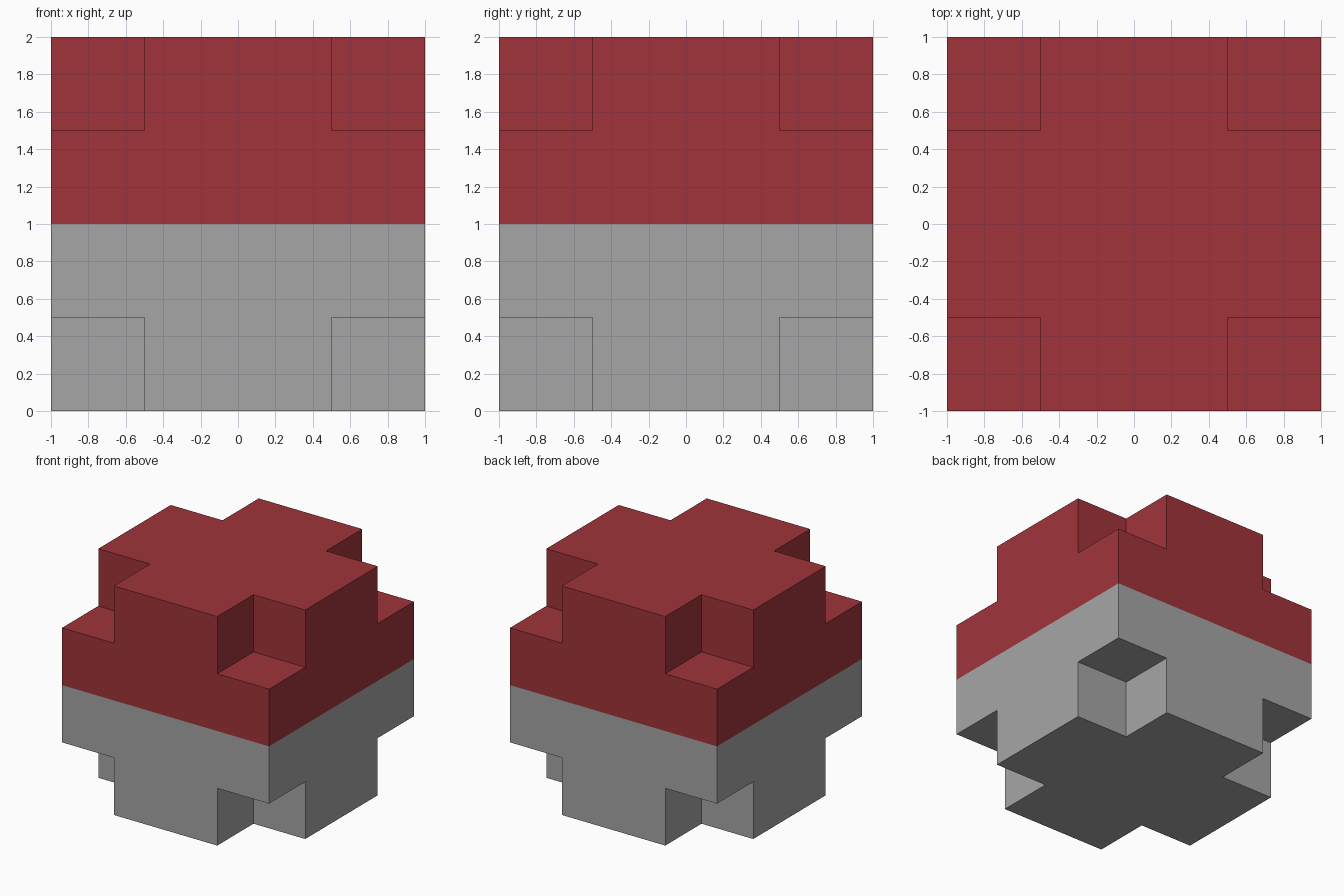
import bpy
import bmesh
from mathutils import Matrix, Vector

# Remove the default cube
default = bpy.data.objects.get("Cube")
if default:
    bpy.data.objects.remove(default, do_unlink=True)


def make_material(name, colour):
    mat = bpy.data.materials.new(name)
    mat.use_nodes = True
    mat.diffuse_color = colour
    mat.node_tree.nodes["Principled BSDF"].inputs["Base Color"].default_value = colour
    return mat


def extrude_up(bm, faces, height):
    """Raise a region of faces and return its new top faces."""
    result = bmesh.ops.extrude_face_region(bm, geom=faces)["geom"]
    verts = [g for g in result if isinstance(g, bmesh.types.BMVert)]
    bmesh.ops.translate(bm, verts=verts, vec=Vector((0, 0, height)))
    return [g for g in result if isinstance(g, bmesh.types.BMFace)]


MID, NOTCH = 1.0, 0.5
bm = bmesh.new()

# Upper half: square slab, then a cross that leaves the corners notched
bmesh.ops.create_grid(bm, x_segments=4, y_segments=4, size=1.0)
slab_top = extrude_up(bm, bm.faces[:], NOTCH)
cross = []
for face in slab_top:
    centre = face.calc_center_median()
    if min(abs(centre.x), abs(centre.y)) < NOTCH:
        cross.append(face)
extrude_up(bm, cross, NOTCH)

# Open the middle so both halves join into one shell
inner = [f for f in bm.faces if abs(f.calc_center_median().z) < 0.01]
bmesh.ops.delete(bm, geom=inner, context="FACES")

# Lower half: mirrored copy, welded along the middle
copy = bmesh.ops.duplicate(bm, geom=bm.verts[:] + bm.edges[:] + bm.faces[:])["geom"]
lower = [g for g in copy if isinstance(g, bmesh.types.BMVert)]
bmesh.ops.scale(bm, verts=lower, vec=Vector((1, 1, -1)))
bmesh.ops.remove_doubles(bm, verts=bm.verts[:], dist=0.001)
bmesh.ops.transform(bm, matrix=Matrix.Translation((0, 0, MID)), verts=bm.verts[:])
bmesh.ops.recalc_face_normals(bm, faces=bm.faces[:])

# Red above the middle, grey below; merge flat areas of one colour
for face in bm.faces:
    face.material_index = 0 if face.calc_center_median().z > MID else 1
bmesh.ops.dissolve_limit(bm, angle_limit=0.01, verts=bm.verts[:],
                         edges=bm.edges[:], delimit={"MATERIAL"})

mesh = bpy.data.meshes.new("notched_block")
mesh.materials.append(make_material("red", (0.352, 0.034, 0.042, 1)))
mesh.materials.append(make_material("grey", (0.38, 0.38, 0.38, 1)))
bm.to_mesh(mesh)
bm.free()
block = bpy.data.objects.new("notched_block", mesh)
bpy.context.collection.objects.link(block)
